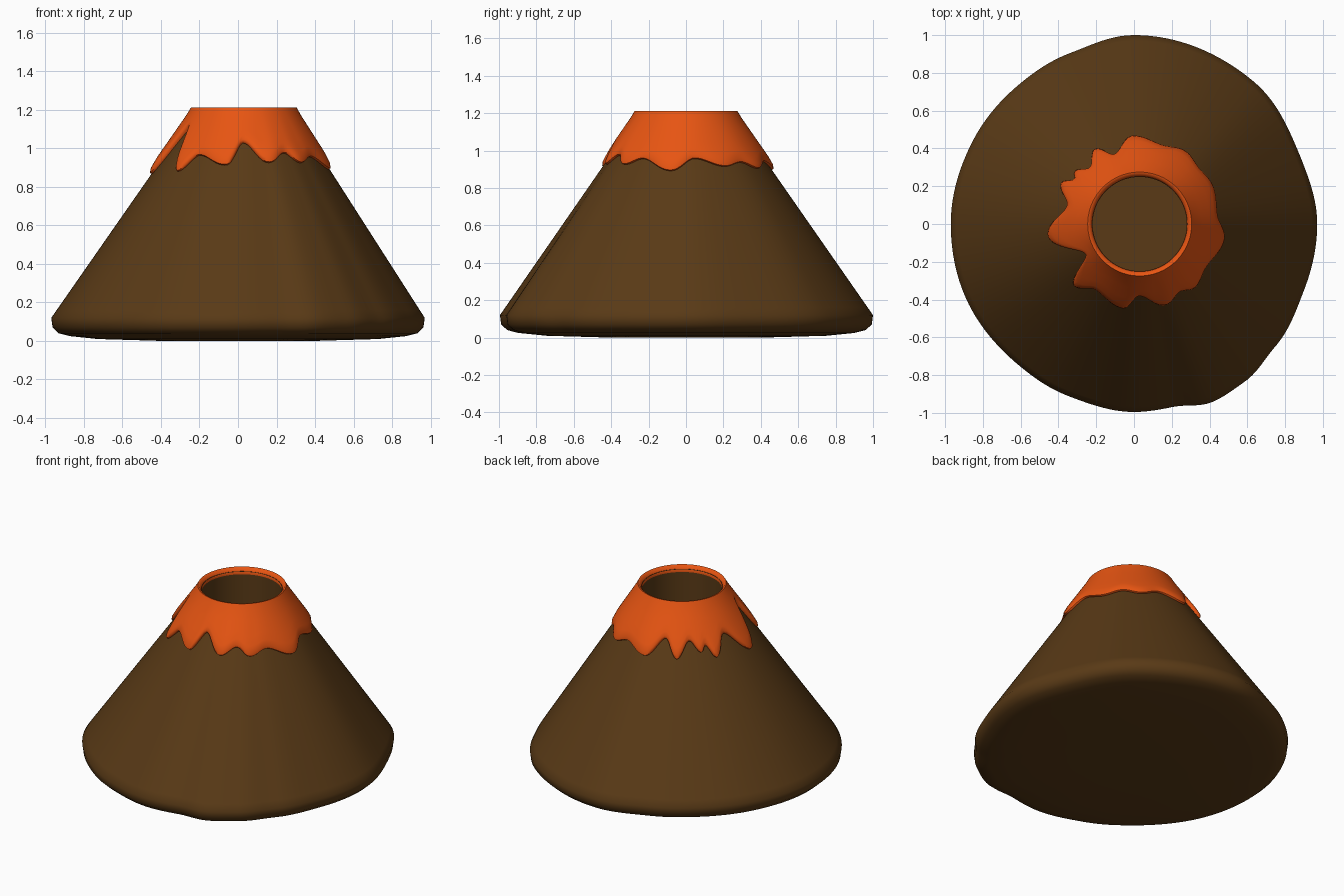
import bpy, bmesh, math
from math import cos, sin, tau, radians

if "Cube" in bpy.data.objects:
    bpy.data.objects.remove(bpy.data.objects["Cube"])

N = 180                      # segments around
RIM, ZB, ZT, CX = 0.255, 0.12, 1.19, 0.03


def periodic(points):
    """Smooth closed interpolation of (angle in degrees, value) pairs."""
    pts = sorted((a % 360, v) for a, v in points)
    pts = [(pts[-1][0] - 360, pts[-1][1])] + pts + [(pts[0][0] + 360, pts[0][1])]

    def value(a):
        d = math.degrees(a) % 360
        for (a0, v0), (a1, v1) in zip(pts, pts[1:]):
            if a0 <= d <= a1:
                t = (d - a0) / max(a1 - a0, 1e-6)
                return v0 + (v1 - v0) * (1 - cos(math.pi * t)) / 2
        return pts[0][1]
    return value


# Foot outline of the mountain
foot = periodic([(0, .97), (22, .95), (50, .985), (90, 1.0), (111, .966), (131, .957),
                 (152, .96), (180, .97), (202, .973), (229, .965), (249, .975),
                 (270, .995), (282, .99), (294, 1.03), (305, 1.02), (319, .99), (339, .966)])

# Drips of the lava edge as seen from above
drips = [(.49, -.08), (.45, .05), (.42, .22), (.36, .29), (.28, .39), (.16, .42), (0, .47),
         (-.1, .37), (-.2, .40), (-.23, .30), (-.31, .28), (-.31, .24), (-.38, .22),
         (-.35, .1), (-.45, -.06), (-.25, -.16), (-.31, -.33), (-.2, -.35), (-.05, -.45),
         (.03, -.38), (.18, -.43), (.25, -.36), (.33, -.34), (.39, -.23)]
edge = periodic([(math.degrees(math.atan2(y, x - CX)), math.hypot(x - CX, y)) for x, y in drips])


def slope(a, f, off=0.0):
    """Point on the mountainside: f = 0 at the foot, 1 at the rim."""
    r = foot(a) + (RIM - foot(a)) * f + off * 0.83
    return (CX * f + r * cos(a), r * sin(a), ZB + (ZT - ZB) * f + off * 0.55)


def build(name, rings, color, cap):
    bm = bmesh.new()
    loops = [[bm.verts.new(p) for p in ring] for ring in rings]
    for lo, hi in zip(loops, loops[1:]):
        for i in range(N):
            j = (i + 1) % N
            bm.faces.new((lo[i], lo[j], hi[j], hi[i]))
    if cap:
        bm.faces.new(loops[0][::-1])
        bm.faces.new(loops[-1])
    bmesh.ops.recalc_face_normals(bm, faces=bm.faces)
    mesh = bpy.data.meshes.new(name)
    bm.to_mesh(mesh)
    bm.free()
    ob = bpy.data.objects.new(name, mesh)
    bpy.context.collection.objects.link(ob)
    mat = bpy.data.materials.new(name + "_colour")
    mat.diffuse_color = color
    mat.use_nodes = True
    mat.node_tree.nodes["Principled BSDF"].inputs["Base Color"].default_value = mat.diffuse_color
    mesh.materials.append(mat)
    bpy.ops.object.select_all(action='DESELECT')
    ob.select_set(True)
    bpy.context.view_layer.objects.active = ob
    bpy.ops.object.shade_smooth_by_angle(angle=radians(50))


angles = [tau * i / N for i in range(N)]


def circle(r, z):
    return [(CX + r * cos(a), r * sin(a), z) for a in angles]


# Mountain: rounded underside, straight slope, crater wall and floor
rings = [[(foot(a) * s * cos(a), foot(a) * s * sin(a), z) for a in angles]
         for s, z in [(.4, 0), (.75, .01), (.9, .025), (.96, .04), (.993, .07)]]
rings += [[slope(a, f) for a in angles] for f in (0, .04, .1, .25, .4, .55, .7, .85, 1)]
rings += [circle(.25, 1.19), circle(.25, 1.0), circle(.25, .8)]
build("mountain", rings, (.1, .042, .008, 1), True)


# Lava cap: dripping lower edge, outer skin, rim and inner lip
def lava_ring(t, off):
    ring = []
    for a in angles:
        r = edge(a) - 0.012
        f = (foot(a) - r) / (foot(a) - RIM)
        ring.append(slope(a, f + (0.985 - f) * t, off))
    return ring


lava = [lava_ring(t, o) for t, o in
        [(.04, -.01), (0, .002), (0, .012), (.06, .022), (.2, .026), (.4, .026), (.7, .026), (.95, .026)]]
lava += [circle(.275, 1.212), circle(.264, 1.21), circle(.249, 1.185), circle(.249, 1.17)]
build("lava", lava, (.8, .09, .006, 1), False)
